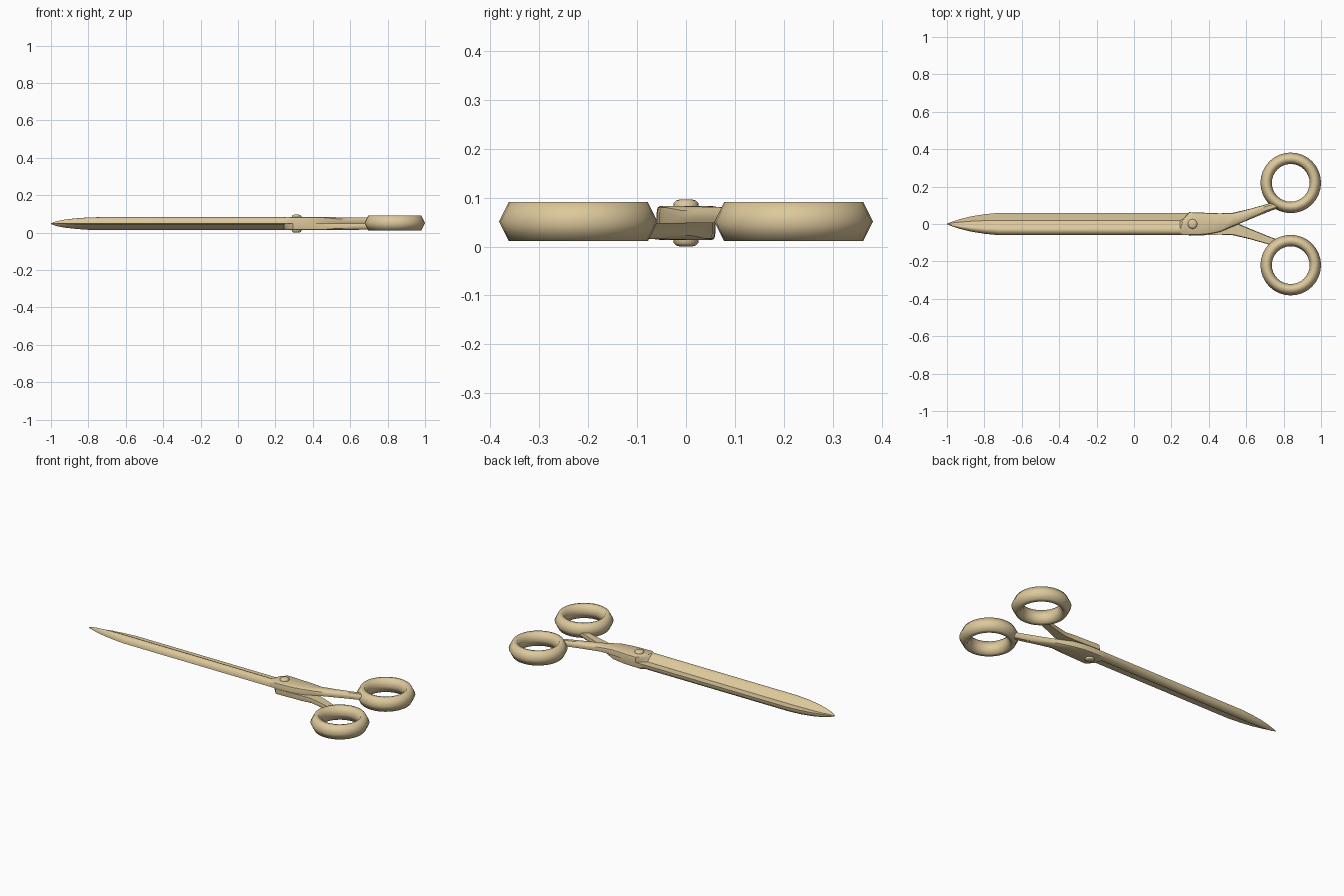
import bpy, bmesh, math

if "Cube" in bpy.data.objects:
    bpy.data.objects.remove(bpy.data.objects["Cube"])

MID = 0.048  # height of the plane where the two halves meet

tan = bpy.data.materials.new("tan")
tan.diffuse_color = (0.72, 0.58, 0.33, 1)
tan.use_nodes = True
tan.node_tree.nodes["Principled BSDF"].inputs["Base Color"].default_value = tan.diffuse_color


def finish(name, bm, angle):
    bmesh.ops.recalc_face_normals(bm, faces=bm.faces)
    mesh = bpy.data.meshes.new(name)
    bm.to_mesh(mesh)
    bm.free()
    ob = bpy.data.objects.new(name, mesh)
    bpy.context.collection.objects.link(ob)
    mesh.materials.append(tan)
    bpy.ops.object.select_all(action='DESELECT')
    ob.select_set(True)
    bpy.context.view_layer.objects.active = ob
    bpy.ops.object.shade_smooth_by_angle(angle=math.radians(angle))
    return ob


def bridge(bm, a, b):
    n = len(a)
    for i in range(n):
        bm.faces.new((a[i], a[(i + 1) % n], b[(i + 1) % n], b[i]))


# Cross-sections: (fraction across width, fraction of height)
BLADE = [(0, 0), (.02, .35), (.1, .72), (.25, .96), (.38, 1), (.55, .85), (.8, .4), (1, .03)]
BLOCK = [(0, 0), (0, .6), (.02, .9), (.08, 1), (.92, 1), (.98, .9), (1, .6), (1, 0)]
ROD = [(.06, 0), (0, .35), (.05, .75), (.25, 1), (.75, 1), (.95, .75), (1, .35), (.94, 0)]

# Stations along one half: x, y low, y high, height, section
STATIONS = [
    (-1.0, -.002, .002, .002, BLADE),
    (-.97, -.013, .006, .013, BLADE),
    (-.93, -.026, .010, .021, BLADE),
    (-.87, -.041, .015, .028, BLADE),
    (-.80, -.052, .018, .033, BLADE),
    (-.72, -.060, .020, .035, BLADE),
    (-.30, -.060, .020, .035, BLADE),
    (.245, -.060, .018, .035, BLADE),
    (.265, -.060, .028, .035, BLOCK),
    (.295, -.060, .063, .035, BLOCK),
    (.34, -.059, .062, .035, BLOCK),
    (.40, -.054, .059, .035, BLOCK),
    (.46, -.042, .057, .035, BLOCK),
    (.53, -.013, .060, .034, ROD),
    (.62, .025, .081, .033, ROD),
    (.72, .066, .109, .032, ROD),
    (.77, .084, .120, .030, ROD),
]


def blade_half(name, side):
    bm = bmesh.new()
    rings = []
    for x, lo, hi, h, sec in STATIONS:
        rings.append([bm.verts.new((x, side * (lo + (hi - lo) * t), MID + side * h * k))
                      for t, k in sec])
    for a, b in zip(rings, rings[1:]):
        bridge(bm, a, b)
    bm.faces.new(rings[0])
    bm.faces.new(rings[-1])
    return finish(name, bm, 40)


def lathe(name, profile, centre, steps, closed, angle):
    bm = bmesh.new()
    cx, cy, cz = centre
    loops = []
    for r, z in profile:
        loops.append([bm.verts.new((cx + r * math.cos(2 * math.pi * i / steps),
                                    cy + r * math.sin(2 * math.pi * i / steps), cz + z))
                      for i in range(steps)])
    for a, b in zip(loops, loops[1:]):
        bridge(bm, a, b)
    if closed:
        bridge(bm, loops[-1], loops[0])
    else:
        bm.faces.new(loops[0])
        bm.faces.new(loops[-1])
    return finish(name, bm, angle)


# Two crossing halves, each with blade, pivot block and handle shank
blade_half("upper_blade", 1)
blade_half("lower_blade", -1)

# Finger rings with a bevelled section
ring = [(.162, 0), (.142, .04), (.116, .04), (.101, 0), (.116, -.04), (.142, -.04)]
for label, y in (("back", .22), ("front", -.22)):
    lathe(label + "_finger_ring", ring, (.838, y, .051), 32, True, 80)

# Pivot rivet with domed heads on both sides
head = [(.012, .048), (.020, .046), (.025, .041), (.026, .033)]
lathe("pivot_rivet", head + [(r, -z) for r, z in reversed(head)], (.313, 0, MID), 20, False, 50)
